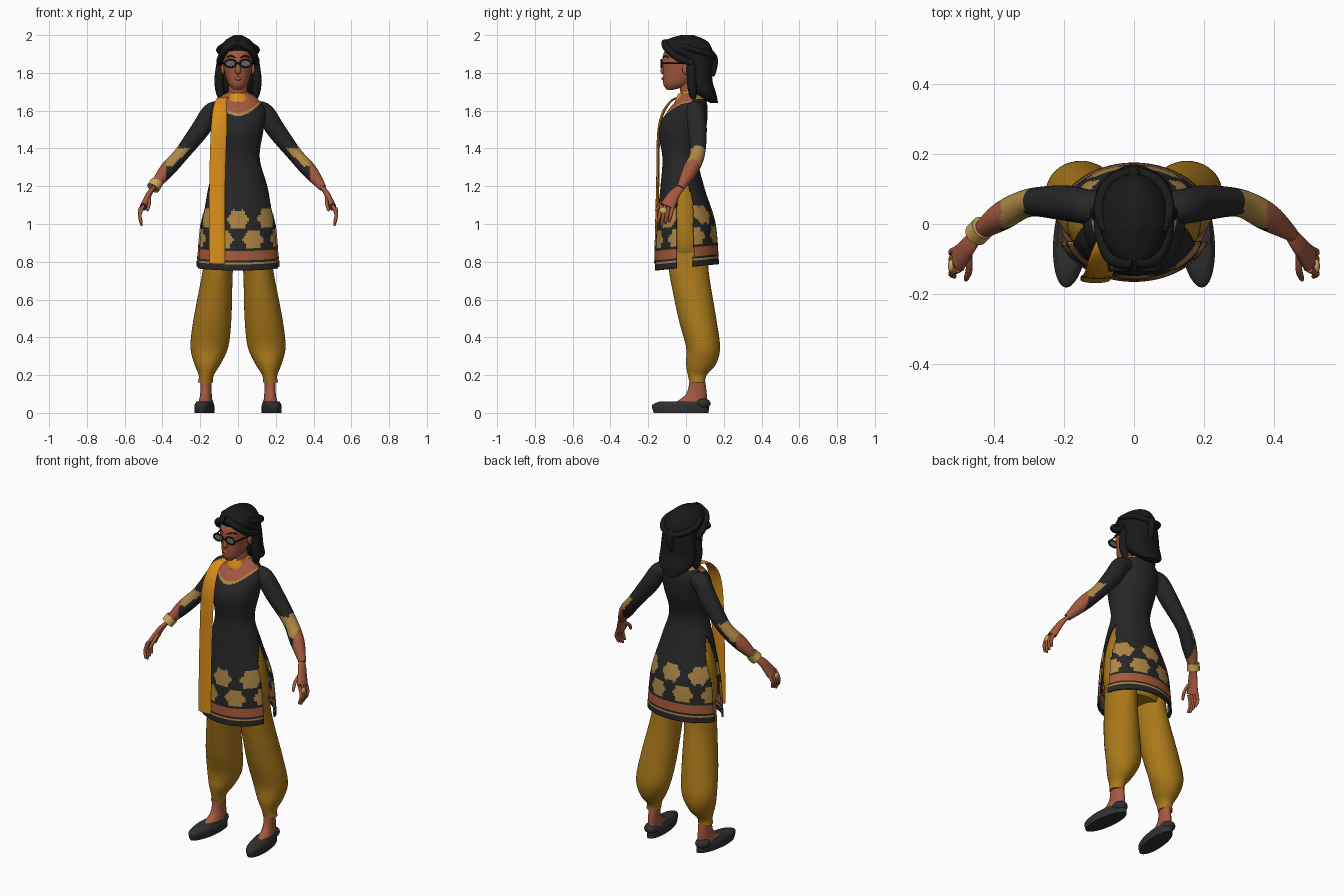
import bpy, bmesh
from math import sin, cos, pi, atan2, asin, hypot, sqrt, radians
from mathutils import Vector

if "Cube" in bpy.data.objects:
    bpy.data.objects.remove(bpy.data.objects["Cube"])


def material(name, red, green, blue):
    mat = bpy.data.materials.new(name)
    mat.use_nodes = True
    mat.diffuse_color = (red, green, blue, 1)
    shader = mat.node_tree.nodes["Principled BSDF"]
    shader.inputs["Base Color"].default_value = mat.diffuse_color
    shader.inputs["Roughness"].default_value = .8
    return mat


black = material("black cloth", .02, .02, .02)
mustard = material("mustard cloth", .4, .19, .01)
orange = material("orange scarf", .7, .27, .01)
skin = material("brown skin", .37, .1, .05)
terracotta = material("terracotta band", .38, .1, .04)
tan = material("tan embroidery", .42, .24, .06)
gold = material("gold metal", .62, .4, .1)
hair = material("black hair", .01, .01, .01)
leather = material("dark leather", .03, .03, .03)
lens = material("grey lens", .12, .14, .14)


def smooth_rows(rows, steps):
    """Catmull-Rom resampling of number tuples."""
    out, last = [], len(rows) - 1
    for i in range(last):
        before, start, end, after = (rows[max(0, min(last, i + k))] for k in (-1, 0, 1, 2))
        for step in range(steps):
            t = step / steps
            out.append([q + t / 2 * (r - p + t * (2 * p - 5 * q + 4 * r - s + t * (3 * (q - r) + s - p)))
                        for p, q, r, s in zip(before, start, end, after)])
    return out + [list(rows[last])]


def turn(count):
    return [2 * pi * k / count for k in range(count)]


def build(name, rings, mats, side=1, rule=None, cut=None, caps=True):
    """Bridge rings of points; rule picks a material slot, cut removes faces."""
    bm = bmesh.new()
    grid = [[bm.verts.new((p[0] * side, p[1], p[2])) for p in ring] for ring in rings]
    for lower, upper in zip(grid, grid[1:]):
        for i in range(len(lower)):
            bm.faces.new((lower[i - 1], lower[i], upper[i], upper[i - 1]))
    if caps:
        bm.faces.new(grid[0])
        bm.faces.new(grid[-1])
    bmesh.ops.recalc_face_normals(bm, faces=bm.faces)
    if cut:
        doomed = [f for f in bm.faces if cut(f.calc_center_median())]
        bmesh.ops.delete(bm, geom=doomed, context='FACES')
    if rule:
        for f in bm.faces:
            f.material_index = rule(f.calc_center_median(), f.normal)
    mesh = bpy.data.meshes.new(name)
    bm.to_mesh(mesh)
    bm.free()
    for mat in mats:
        mesh.materials.append(mat)
    mesh.shade_smooth()
    mesh.set_sharp_from_angle(angle=radians(50))
    ob = bpy.data.objects.new(name, mesh)
    bpy.context.scene.collection.objects.link(ob)
    return ob


def stack(name, rows, *mats, steps=6, segs=40, warp=None, **options):
    """Level ellipses from rows of height, half width, reach forward, reach back."""
    rings = []
    for z, width, front, back in smooth_rows(rows, steps):
        ring = [Vector((width * sin(a), (back - front) / 2 - (back + front) / 2 * cos(a), z))
                for a in turn(segs)]
        rings.append([warp(p) for p in ring] if warp else ring)
    return build(name, rings, mats, **options)


def tube(name, path, *mats, r=.01, steps=6, segs=16, ref=(0, 1, 0), flat=1, taper=0, **options):
    """Sweep along a path; a fourth value overrides r, flat squashes across ref."""
    rows = smooth_rows([(*p, r)[:4] for p in path], steps)
    last = len(rows) - 1
    points = [Vector(row[:3]) for row in rows]
    rings = []
    for i, p in enumerate(points):
        along = (points[min(i + 1, last)] - points[max(i - 1, 0)]).normalized()
        across = Vector(ref)
        across = (across - along * across.dot(along)).normalized()
        other = along.cross(across) * flat
        radius = rows[i][3] * sqrt(1 - taper * (i / last) ** 4)
        rings.append([p + radius * (cos(a) * across + sin(a) * other) for a in turn(segs)])
    return build(name, rings, mats, **options)


def blob(name, centre, size, mat, side=1):
    rings = []
    for k in range(1, 12):
        a = pi * k / 12
        rings.append([(centre[0] + size[0] * sin(a) * cos(b), centre[1] + size[1] * sin(a) * sin(b),
                       centre[2] - size[2] * cos(a)) for b in turn(20)])
    return build(name, rings, [mat], side)


# Tunic: embroidered skirt with side slits and a scooped neckline
def hem_slope(p):
    p.z += .1 * p.y * max(0, min(1, 5 * (1.15 - p.z)))
    return p


def tunic_colour(c, normal):
    if c.z > 1.5:
        scoop = 1.57 + 5 * c.x ** 2 if c.y < .03 else 1.66
        return 0 if c.z < scoop else 2 if c.z < scoop + .015 else 3
    z = c.z - .1 * c.y
    if .82 < z < .87:
        return 1
    if .8 < z < .81:
        return 2
    around = 1.4 * asin(c.x / .23)
    for shift, height in ((.5, 1.04), (0, .93)):
        across, up = .15 * ((around + shift) % 1 - .5), z - height
        if hypot(across, up) < .05 + .005 * cos(6 * atan2(up, across)):
            return 2
    return 0


def slit(c):
    opening = min(1, 7 * (1.26 - c.z))
    return -.05 * opening < c.y < .04 * opening


tunic = stack("tunic", [(.77, .22, .16, .17), (1, .2, .15, .15), (1.2, .15, .13, .09),
                        (1.35, .11, .12, .06), (1.5, .13, .14, .1), (1.6, .14, .09, .11),
                        (1.66, .1, .04, .1), (1.69, .06, .03, .08)],
              black, terracotta, tan, skin, steps=20, segs=128, warp=hem_slope,
              rule=tunic_colour, cut=slit, caps=False)
cloth = tunic.modifiers.new("cloth thickness", 'SOLIDIFY')
cloth.thickness, cloth.offset = .01, 0

# Trousers, feet and shoes
stack("trouser_hips", [(.79, .15, .1, .12), (.9, .19, .13, .13), (1.1, .17, .12, .1),
                       (1.27, .11, .1, .05)], mustard)


def leg_lean(p):
    p.x += .19 - .11 * p.z
    return p


def toe_out(p):
    p.x += .175 - .1 * p.y
    return p


# Sleeve ends at the forearm, embroidered on its outer side
def sleeve_colour(c, normal):
    if abs(c.x) > .38:
        return 2
    outward = normal.x if c.x > 0 else -normal.x
    upper = outward + .6 * normal.z - .3 * normal.y > -.1
    return 1 if 1.3 < c.z + .01 * sin(70 * c.y) < 1.41 and upper else 0


for side, label in ((1, "left_"), (-1, "right_")):
    stack(label + "trouser_leg", [(.16, .04, -.02, .1), (.2, .04, -.01, .11), (.26, .07, 0, .16),
                                  (.35, .1, 0, .18), (.5, .1, .04, .16), (.75, .08, .09, .12),
                                  (.9, .08, .1, .12)], mustard, side=side, warp=leg_lean)
    stack(label + "foot", [(.04, .04, .08, .11), (.1, .03, 0, .11), (.18, .03, -.02, .1)],
          skin, side=side, warp=toe_out)
    stack(label + "shoe", [(0, .05, .17, .12), (.04, .05, .18, .12), (.06, .04, .14, .11)],
          leather, side=side, warp=toe_out)
    blob(label + "shoe_heel", (.17, .08, .05), (.04, .05, .03), leather, side)

    # Arm and hand
    tube(label + "arm", [(.08, .04, 1.6), (.14, .05, 1.59), (.2, .06, 1.5), (.3, .06, 1.37, .04),
                         (.38, .02, 1.28, .04), (.45, -.03, 1.19, .02)],
         black, tan, skin, r=.05, steps=12, segs=32, side=side, rule=sleeve_colour)
    tube(label + "palm", [(.44, -.02, 1.2, .02), (.47, -.06, 1.16, .03), (.5, -.1, 1.09, .04)],
         skin, side=side, flat=.5)
    for k, finger in enumerate(("index", "middle", "ring", "little")):
        y = .02 * k - .13
        tip = .99 + .01 * abs(k - 1)
        tube(label + finger + "_finger", [(.5, y, 1.1), (.52, y - .01, 1.05), (.51, y - .02, tip)],
             skin, segs=10, side=side, taper=.8)
    tube(label + "thumb", [(.47, -.07, 1.15), (.47, -.13, 1.11), (.48, -.16, 1.07)],
         skin, segs=10, side=side, taper=.8)
    blob(label + "finger_ring", (.52, -.12, 1.07), (.01, .02, .02), gold, side)

    # Ear and swept strands of hair
    blob(label + "ear", (.08, 0, 1.82), (.01, .02, .03), skin, side)
    tube(label + "fringe", [(0, -.11, 1.96), (.06, -.1, 1.93), (.09, -.04, 1.88), (.1, .04, 1.85)],
         hair, r=.02, side=side, taper=.5)
    tube(label + "twist", [(.08, -.02, 1.94), (.1, .05, 1.92), (.07, .12, 1.9), (0, .15, 1.88)],
         hair, r=.016, side=side)
    tube(label + "lock", [(.09, .03, 1.84), (.1, .03, 1.75), (.09, .04, 1.66)],
         hair, r=.026, side=side, taper=.9)

    # Spectacles and brow
    rim = [(.04 + .03 * cos(a), -.13, 1.85 + .02 * sin(a)) for a in turn(24)]
    tube(label + "lens_rim", rim + rim[:1], hair, r=.005, steps=1, segs=8, ref=(0, 1, 0), side=side)
    blob(label + "lens", (.04, -.13, 1.85), (.03, .003, .02), lens, side)
    tube(label + "temple_arm", [(.07, -.13, 1.85), (.08, -.07, 1.85), (.09, 0, 1.85)],
         hair, r=.004, segs=8, side=side)
    tube(label + "brow", [(.01, -.12, 1.88), (.04, -.11, 1.89), (.06, -.09, 1.88)],
         hair, r=.004, segs=8, side=side, taper=.8)

tube("bracelet", [(.43, -.01, 1.22), (.45, -.03, 1.19)], gold, r=.035, segs=24, side=-1)

# Neck and head
tube("neck", [(0, .03, 1.6), (0, .01, 1.8)], skin, r=.05, segs=32)
stack("head", [(1.71, .02, .1, -.07), (1.74, .05, .12, .03), (1.8, .07, .12, .09),
               (1.9, .08, .12, .11), (1.97, .04, .06, .08)], skin)
tube("nose", [(0, -.11, 1.86), (0, -.12, 1.81, .015), (0, -.11, 1.8)], skin)
blob("lips", (0, -.12, 1.77), (.02, .01, .01), terracotta)
tube("spectacle_bridge", [(-.01, -.13, 1.85), (.01, -.13, 1.85)], hair, r=.004, segs=8)

# Hair: shoulder-length mass with a half-up tail
stack("hair_mass", [(1.64, .04, -.13, .17), (1.69, .1, -.04, .16), (1.76, .11, 0, .14),
                    (1.86, .1, .02, .14), (1.92, .1, .11, .14), (1.97, .07, .11, .11),
                    (2, .02, .03, .04)], hair)
tube("half_up_tail", [(0, .12, 1.91), (0, .15, 1.87), (0, .14, 1.78)], hair, r=.02, taper=.9)


# Scarf: neck wrap and long hanging end
def wrap_tilt(p):
    p.z += .25 * p.y
    return p


stack("scarf_wrap", [(1.63, .07, .05, .09), (1.66, .07, .06, .09), (1.7, .05, .04, .07)],
      orange, warp=wrap_tilt)
tube("scarf_end", [(-.06, 0, 1.67, .02), (-.09, -.08, 1.65, .03), (-.1, -.14, 1.52),
                   (-.11, -.15, 1.2), (-.11, -.16, .79)], orange, r=.042, segs=20,
     ref=(1, 0, 0), flat=.2)
